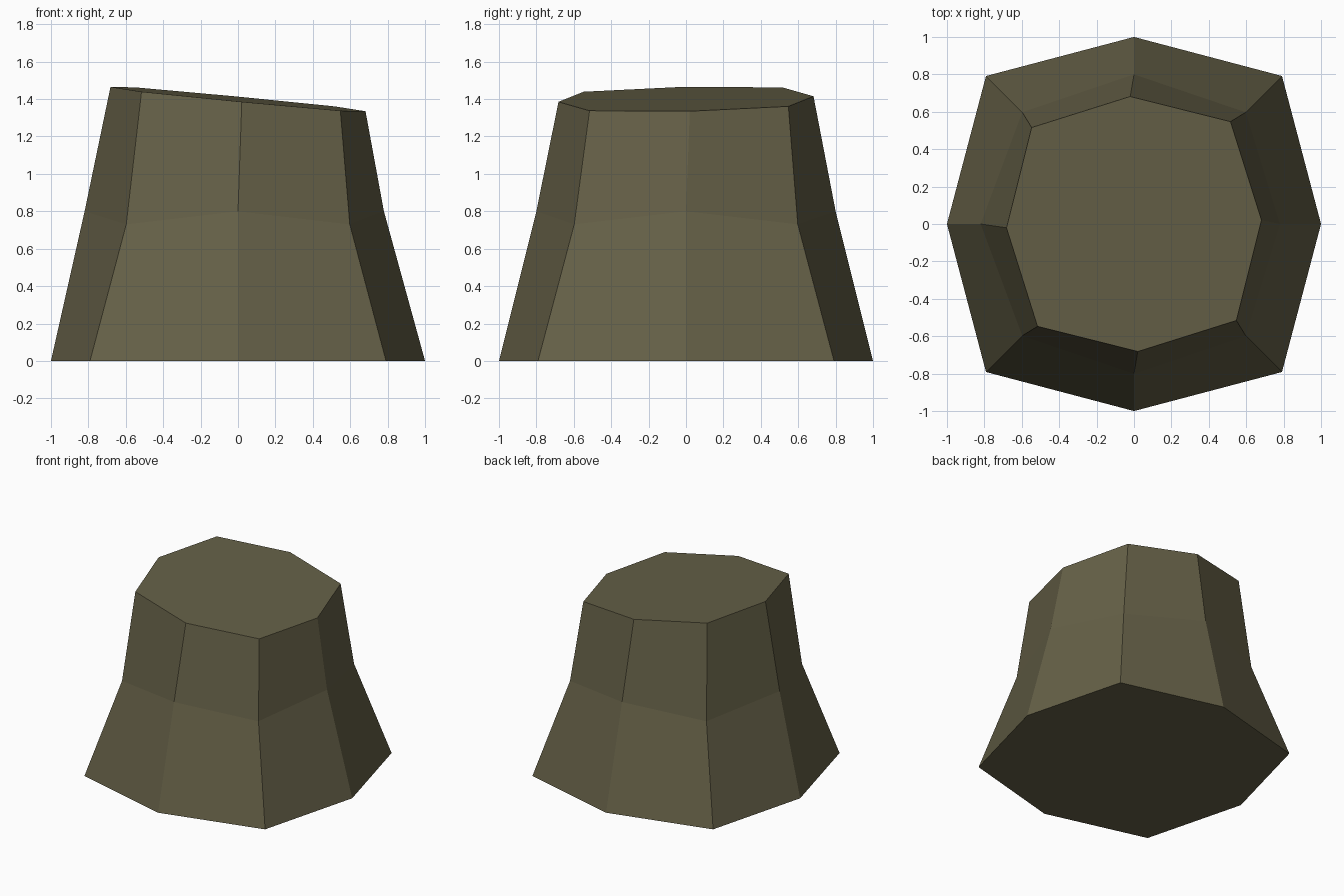
import bpy, bmesh, math

if "Cube" in bpy.data.objects:
    bpy.data.objects.remove(bpy.data.objects["Cube"])

# Single olive-brown colour
mat = bpy.data.materials.new("olive_brown")
mat.diffuse_color = (0.130, 0.117, 0.063, 1.0)
mat.use_nodes = True
mat.node_tree.nodes["Principled BSDF"].inputs["Base Color"].default_value = mat.diffuse_color

bm = bmesh.new()


def ring(card, diag, height, twist=0.0, shift=0.0):
    """Eight-sided ring: radius on the axes, radius on the diagonals."""
    verts = []
    for k in range(8):
        r = diag if k % 2 else card
        a = math.radians(45 * k + twist)
        x, y = r * math.cos(a) + shift * (1 - k % 2) * abs(math.cos(a)), r * math.sin(a)
        verts.append(bm.verts.new((x, y, height(k, x, y))))
    return verts


# Flared base, sagging waist, tilted and slightly twisted cut top
base = ring(1.0, 1.119, lambda k, x, y: 0.0)
waist = ring(0.80, 0.845, lambda k, x, y: 0.73 if k % 2 else 0.80, 0.0, -0.02)
top = ring(0.682, 0.752, lambda k, x, y: 1.40 - 0.096 * x + 0.019 * y, 1.7)

for lo, hi in ((base, waist), (waist, top)):
    for k in range(8):
        n = (k + 1) % 8
        bm.faces.new((lo[k], lo[n], hi[n], hi[k]))
bm.faces.new(top)
bm.faces.new(base[::-1])
bmesh.ops.recalc_face_normals(bm, faces=bm.faces[:])

mesh = bpy.data.meshes.new("stump")
bm.to_mesh(mesh)
bm.free()
mesh.materials.append(mat)
obj = bpy.data.objects.new("stump", mesh)
bpy.context.collection.objects.link(obj)
